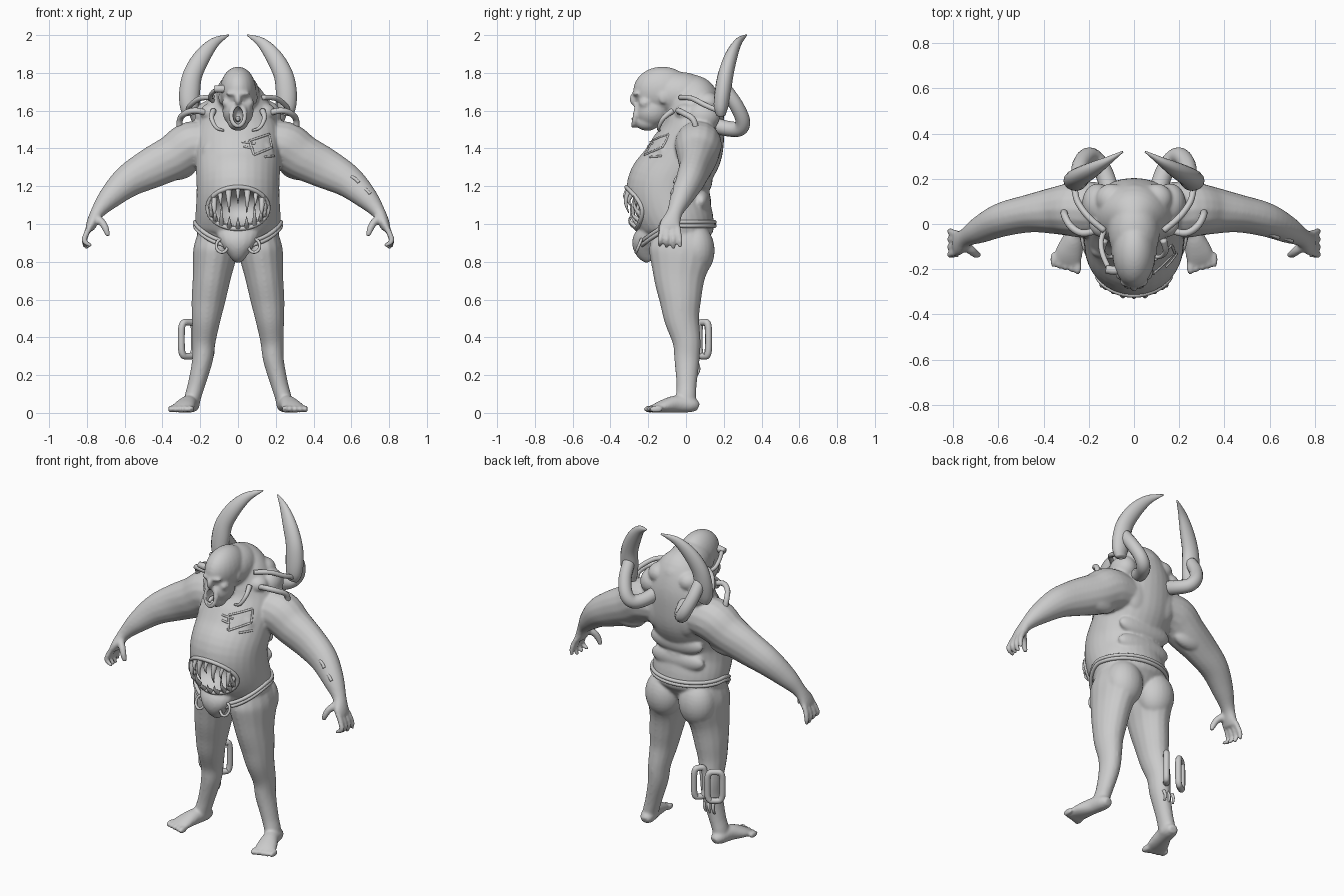
import bpy, bmesh, math
from mathutils import Vector

cube = bpy.data.objects.get("Cube")
if cube:
    bpy.data.objects.remove(cube)

grey = bpy.data.materials.new("stone grey")
grey.use_nodes = True
grey.diffuse_color = (0.6, 0.6, 0.6, 1)
grey.node_tree.nodes["Principled BSDF"].inputs["Base Color"].default_value = (0.6, 0.6, 0.6, 1)


def add_object(name, bm):
    bmesh.ops.recalc_face_normals(bm, faces=bm.faces)
    mesh = bpy.data.meshes.new(name)
    bm.to_mesh(mesh)
    bm.free()
    mesh.materials.append(grey)
    mesh.shade_smooth()
    obj = bpy.data.objects.new(name, mesh)
    bpy.context.collection.objects.link(obj)
    return obj


def loft(bm, keys, ref=None, sides=16, steps=5, closed=False):
    """Skin rings (x, y, z, half width, half depth) along a smooth path."""
    keys = [Vector(k if len(k) == 5 else (*k, k[3])) for k in keys]
    n, path = len(keys), []
    pick = (lambda i: keys[i % n]) if closed else (lambda i: keys[min(max(i, 0), n - 1)])
    for i in range(n if closed else n - 1):
        a, b, c, d = (pick(i + j) for j in (-1, 0, 1, 2))
        for s in range(steps):
            t = s / steps
            path.append(b + (c - a) * (t / 2) + (a * 2 - b * 5 + c * 4 - d) * (t * t / 2)
                        + (b * 3 - a - c * 3 + d) * (t ** 3 / 2))
    if not closed:
        path.append(keys[-1])
    if ref is None:
        spans = [max(p[i] for p in path) - min(p[i] for p in path) for i in range(3)]
        ref = [float(i == spans.index(min(spans))) for i in range(3)]
    ref, rings, m = Vector(ref), [], len(path)
    for i, p in enumerate(path):
        after = path[(i + 1) % m] if closed else path[min(i + 1, m - 1)]
        before = path[i - 1] if closed else path[max(i - 1, 0)]
        tangent = (after - before).to_3d().normalized()
        u = ref.cross(tangent).normalized()
        v = tangent.cross(u)
        angles = [math.tau * k / sides for k in range(sides)]
        rings.append([bm.verts.new(p.to_3d() + u * (p[3] * math.cos(g)) + v * (p[4] * math.sin(g)))
                      for g in angles])
    for i in range(m if closed else m - 1):
        r, q = rings[i], rings[(i + 1) % m]
        for k in range(sides):
            bm.faces.new((r[k], r[k - 1], q[k - 1], q[k]))
    if not closed:
        bm.faces.new(rings[0])
        bm.faces.new(rings[-1])


def ball(bm, centre, radii):
    made = bmesh.ops.create_uvsphere(bm, u_segments=24, v_segments=16, radius=1)["verts"]
    for v in made:
        v.co = Vector(centre) + Vector(a * b for a, b in zip(v.co, radii))


def tube(name, points, radius, tip=None, sides=10, closed=False):
    tip = radius if tip is None else tip
    last = len(points) - 1
    bm = bmesh.new()
    loft(bm, [(*p, radius + (tip - radius) * i / last) for i, p in enumerate(points)],
         sides=sides, closed=closed)
    return add_object(name, bm)


def side(points, s):
    return [(p[0] * s, *p[1:]) for p in points]


def apply_modifiers(obj):
    bpy.context.view_layer.update()
    done = bpy.data.meshes.new_from_object(obj.evaluated_get(bpy.context.evaluated_depsgraph_get()))
    obj.modifiers.clear()
    obj.data = done


# Torso with overhanging belly and hunched back
body = bmesh.new()
loft(body, [(0, -.02, .84, .1, .1), (0, -.035, .92, .2, .17), (0, -.045, 1, .225, .195),
            (0, -.085, 1.1, .222, .215), (0, -.09, 1.2, .219, .222), (0, -.045, 1.3, .224, .195),
            (0, .01, 1.4, .228, .188), (0, .04, 1.5, .218, .165), (0, .045, 1.6, .185, .15),
            (0, .03, 1.7, .13, .12), (0, .0, 1.77, .05, .05)], ref=(0, 1, 0), sides=32)
# Pouch hanging at the front
loft(body, [(0, -.19, .97, .12, .05), (0, -.215, .91, .1, .07), (0, -.205, .85, .06, .06),
            (0, -.185, .805, .025, .03)], ref=(0, 1, 0))
# Cranium, neck, jaw, beard, nose, spine lump and back rolls
for centre, radii in [((0, -.125, 1.705), (.096, .155, .128)), ((0, -.03, 1.685), (.115, .16, .12)),
                      ((0, .04, 1.655), (.13, .14, .11)), ((0, -.18, 1.6), (.083, .095, .09)),
                      ((0, -.205, 1.54), (.055, .065, .047)), ((0, -.278, 1.66), (.018, .022, .032)),
                      ((0, -.26, 1.69), (.065, .025, .016)), ((0, .15, 1.55), (.06, .05, .1)),
                      ((0, .08, 1.12), (.18, .053, .07)), ((0, .09, 1.23), (.18, .05, .07))]:
    ball(body, centre, radii)
# Face lips
loft(body, [(.036 * math.cos(a), -.268 + .01 * math.sin(a), 1.575 + .055 * math.sin(a), .015)
            for a in [math.tau * i / 8 for i in range(8)]], sides=8, closed=True)
for s in (-1, 1):
    # Arm, palm and fingers
    loft(body, side([(.12, .06, 1.42, .11, .12), (.24, .065, 1.415, .13, .125), (.34, .06, 1.355, .12, .107),
                     (.46, .047, 1.295, .108, .085), (.58, .02, 1.228, .088, .076),
                     (.68, -.025, 1.138, .062, .06), (.745, -.06, 1.06, .037, .042),
                     (.775, -.083, 1, .029, .056), (.787, -.087, .97, .022, .052)], s), ref=(0, 1, 0))
    for i in range(4):
        y, fan = -.047 - .025 * i, -.01 * (i - 1.5)
        loft(body, side([(.775, y, 1, .017), (.802, y + fan * .6, .95, .016), (.813, y + fan, .908, .015),
                         (.81 - .012 * i, y + fan, .868 + .008 * abs(i - 1), .011)], s), ref=(0, 1, 0), sides=10)
    loft(body, side([(.755, -.09, 1.035, .024), (.717, -.12, 1.005, .021), (.697, -.135, .965, .018),
                     (.688, -.135, .935, .012)], s), ref=(0, 1, 0), sides=10)
    # Sagging upper arm
    ball(body, (s * .34, .09, 1.3), (.12, .05, .07))
    # Leg
    loft(body, side([(.115, -.03, .97, .09, .14), (.121, -.025, .86, .116, .172), (.139, -.035, .72, .101, .138),
                     (.156, -.03, .6, .09, .112), (.168, -.023, .5, .077, .094), (.18, .003, .38, .062, .075),
                     (.188, .005, .28, .055, .067), (.22, .003, .15, .046, .054),
                     (.24, 0, .08, .044, .054), (.245, 0, .03, .04, .05)], s), ref=(0, 1, 0))
    ball(body, (s * .115, .05, .86), (.112, .102, .14))
    # Foot and toes
    loft(body, side([(.24, .065, .03, .025, .022), (.245, .03, .042, .043, .04), (.262, -.05, .047, .047, .046),
                     (.285, -.12, .035, .06, .035), (.298, -.17, .023, .062, .021)], s), ref=(0, 0, 1))
    for i in range(5):
        ball(body, (s * (.25 + .027 * i), -.19 + .008 * i, .02), (.013 if i else .019, .036, .02))
    # Cheek, ear, shoulder, back and chest lumps
    for centre, radii in [((.055, -.215, 1.64), (.03, .035, .03)),
                          ((.092, -.12, 1.67), (.012, .025, .035)), ((.16, .09, 1.57), (.07, .09, .08)),
                          ((.1, .11, 1.64), (.07, .07, .06)), ((.14, -.0, 1.59), (.06, .06, .05)),
                          ((.09, .135, 1.42), (.09, .05, .12)), ((.1, -.12, 1.38), (.09, .04, .07))]:
        ball(body, (centre[0] * s, *centre[1:]), radii)

body = add_object("body", body)
remesh = body.modifiers.new("fuse", 'REMESH')
remesh.mode, remesh.voxel_size, remesh.use_smooth_shade = 'VOXEL', .007, True
soften = body.modifiers.new("soften", 'SMOOTH')
soften.factor, soften.iterations = .5, 12
apply_modifiers(body)
for v in body.data.vertices:
    v.co.z = max(v.co.z, 0)
bpy.context.view_layer.update()


def skin(x, z):
    """Point on the front of the body."""
    hit, place, _, _ = body.ray_cast((x, -1, z), (0, 1, 0))
    return (x, place.y if hit else -.1, z)


# Lips and teeth of the belly mouth
def rim(a, rx=.16, rz=.11):
    return skin(rx * math.cos(a), 1.085 + rz * math.sin(a))


tube("belly_lips", [rim(math.tau * i / 20) for i in range(20)], .012, closed=True, sides=12)
for i in range(9):
    a = math.radians(12 + 156 * i / 8)
    x, y, z = rim(a, .15, .1)
    size = .12 if i in (1, 3, 5, 7) else .075
    tube("upper_tooth", [(x, y + .015, z + .01), (x * .98, y - .01, z - size * .5),
                         (x * .92, y + .005, z - size)], .02 if size > .1 else .015, .002)
for i in range(9):
    a = math.radians(200 + 140 * i / 8)
    x, y, z = rim(a, .15, .1)
    size = .1 if i in (0, 2, 6, 8) else .05
    tube("lower_tooth", [(x, y + .01, z - .01), (x * 1.02, y - .03, z + size * .4),
                         (x, y - .035, z + size)], .015, .002)

# Marked panel on the chest
corners = [(.06, 1.44), (.165, 1.475), (.18, 1.405), (.085, 1.365)]
lines = list(zip(corners, corners[1:] + corners[:1]))
lines += [((.02, 1.435), (.09, 1.425)), ((.03, 1.41), (.08, 1.4)), ((.14, 1.355), (.19, 1.36))]
for (x1, z1), (x2, z2) in lines:
    tube("chest_mark", [skin(x1 + (x2 - x1) * t / 2, z1 + (z2 - z1) * t / 2) for t in range(3)], .006)

# Hollow mouths
for name, centre, radii in [("belly_cutter", (0, -.33, 1.085), (.155, .15, .1)),
                            ("face_cutter", (0, -.28, 1.575), (.026, .07, .046))]:
    bm = bmesh.new()
    ball(bm, centre, radii)
    cutter = add_object(name, bm)
    cutter.hide_render = True
    cut = body.modifiers.new("cut", 'BOOLEAN')
    cut.operation, cut.object = 'DIFFERENCE', cutter
    apply_modifiers(body)
    bpy.data.objects.remove(cutter)
tube("tongue", [(0, -.22, 1.55), (0, -.26, 1.56), (0, -.285, 1.55)], .016, .01)

# Twisted rope belt dipping to the front pouch
for strand in (0, 1):
    loop = []
    for i in range(28):
        a = math.tau * i / 28
        dip = max(0, -math.sin(a)) ** 1.5
        loop.append((.228 * math.cos(a), -.045 + .197 * math.sin(a), 1.01 - .02 * strand - .11 * dip))
    tube("rope_belt", loop, .011, closed=True)

for s in (-1, 1):
    # Great horn blade and its curved root
    bm = bmesh.new()
    loft(bm, side([(.252, .185, 1.575, .034, .024), (.258, .185, 1.62, .049, .038), (.256, .195, 1.7, .055, .043),
                   (.24, .21, 1.79, .051, .041), (.19, .238, 1.885, .044, .034),
                   (.125, .275, 1.96, .027, .02), (.05, .32, 2, .004, .004)], s), ref=(0, 1, 0))
    add_object("horn_blade", bm)
    tube("horn_root", side([(.1, .12, 1.53), (.13, .22, 1.505), (.17, .285, 1.505), (.205, .3, 1.55),
                            (.235, .265, 1.63), (.245, .21, 1.71)], s), .042, .036, 14)
    # Shoulder hoses
    tube("horn_hose", side([(.13, -.03, 1.67), (.2, .03, 1.665), (.25, .1, 1.63), (.265, .17, 1.6)], s), .014)
    tube("shoulder_hose", side([(.17, -.03, 1.59), (.23, -.04, 1.6), (.28, -.01, 1.585),
                                (.308, .04, 1.55), (.305, .06, 1.47)], s), .016)
    tube("chest_hook", side([(.13, -.07, 1.6), (.14, -.12, 1.56), (.115, -.145, 1.51), (.075, -.14, 1.495)], s),
         .016, .006)
    # Rings on the pouch
    tube("pouch_ring", [(s * .085 + .03 * math.cos(a), -.25 + .015 * math.sin(a), .885 + .035 * math.sin(a))
                        for a in [math.tau * i / 10 for i in range(10)]], .008, closed=True)

# Implant on the right temple
tube("temple_bolt", [(-.06, -.2, 1.715), (-.09, -.205, 1.715), (-.125, -.2, 1.715)], .022, .018, 12)
tube("temple_hose", [(-.115, -.19, 1.71), (-.14, -.13, 1.69), (-.145, -.07, 1.66), (-.12, .0, 1.65)], .012)

# Oblong links and stubs on the right calf
for x, y, dx, dy in [(-.265, .092, .035, .025), (-.16, .095, .02, .025)]:
    tube("calf_link", [(x + dx * math.copysign(abs(math.cos(a)) ** .5, math.cos(a)),
                        y + dy * math.copysign(abs(math.cos(a)) ** .5, math.cos(a)),
                        .39 + .09 * math.copysign(abs(math.sin(a)) ** .5, math.sin(a)))
                       for a in [math.tau * (i + .5) / 16 for i in range(16)]], .018, closed=True)
for x in (-.23, -.2, -.17):
    tube("calf_stub", [(x, .06, .26), (x - .005, .068, .23), (x - .008, .058, .2)], .01, .006)
# Raised bars on the left forearm
for x, y, z in [(.6, -.045, 1.25), (.66, -.06, 1.19), (.68, -.02, 1.19)]:
    tube("forearm_bar", [(x, y, z), (x + .022, y - .008, z - .012), (x + .04, y - .016, z - .03)], .009)
